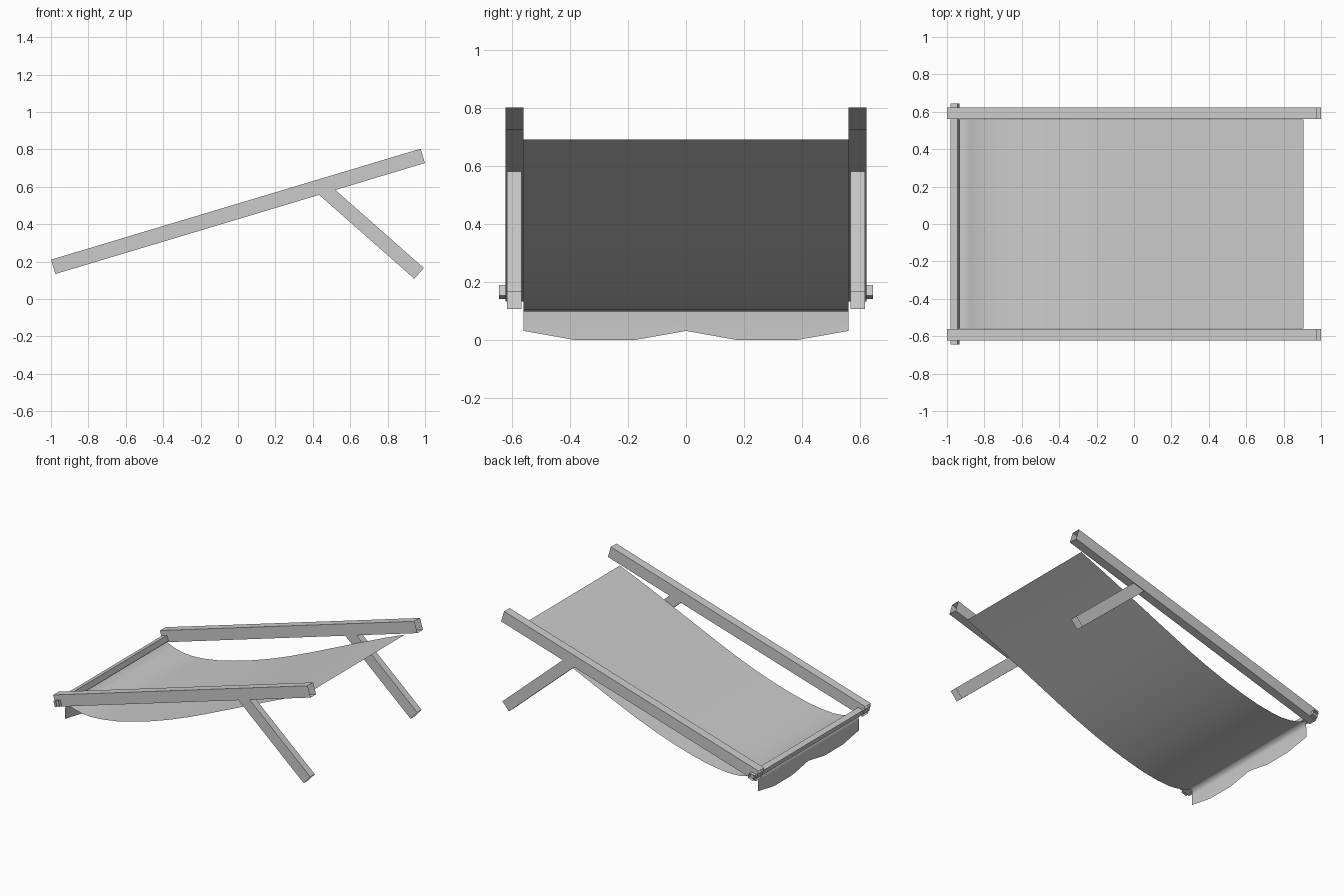
import bpy
import bmesh
from mathutils import Vector

default = bpy.data.objects.get("Cube")
if default:
    bpy.data.objects.remove(default, do_unlink=True)

grey = bpy.data.materials.new("plain_grey")
grey.use_nodes = True
grey.diffuse_color = (0.6, 0.6, 0.6, 1)
grey.node_tree.nodes["Principled BSDF"].inputs["Base Color"].default_value = (0.6, 0.6, 0.6, 1)


def finish(name, bm):
    mesh = bpy.data.meshes.new(name)
    bm.to_mesh(mesh)
    bm.free()
    mesh.materials.append(grey)
    obj = bpy.data.objects.new(name, mesh)
    bpy.context.collection.objects.link(obj)
    return obj


def tube(name, start, end, across, width, depth):
    """Open-ended rectangular tube from start to end."""
    start, end, across = Vector(start), Vector(end), Vector(across)
    other = (end - start).normalized().cross(across)
    bm = bmesh.new()
    rings = []
    for p in (start, end):
        rings.append([bm.verts.new(p + across * a * width / 2 + other * b * depth / 2)
                      for a, b in ((-1, -1), (1, -1), (1, 1), (-1, 1))])
    for i in range(4):
        j = (i + 1) % 4
        bm.faces.new((rings[0][i], rings[0][j], rings[1][j], rings[1][i]))
    bmesh.ops.recalc_face_normals(bm, faces=bm.faces)
    return finish(name, bm)


# Sloping side rails and their props
low, high = Vector((-0.988, 0, 0.172)), Vector((0.988, 0, 0.765))
for side, sign in (("left", 1), ("right", -1)):
    shift = Vector((0, sign * 0.592, 0))
    tube(side + "_rail", low + shift, high + shift, (0, 1, 0), 0.061, 0.08)
    tube(side + "_prop", (0.45, shift.y, 0.594), (0.968, shift.y, 0.137), (0, 1, 0), 0.05, 0.077)

# Crossbar through the low ends of the rails, tilted with them
slope = (high - low).normalized()
tube("crossbar", (-0.957, -0.645, 0.167), (-0.957, 0.645, 0.167), slope, 0.039, 0.039)

# Sagging canopy with a scalloped hanging valance
sag = [(0.905, 0.692), (0.75, 0.628), (0.6, 0.562), (0.45, 0.495), (0.3, 0.428), (0.15, 0.361),
       (0, 0.297), (-0.15, 0.239), (-0.3, 0.188), (-0.43, 0.151), (-0.55, 0.122), (-0.66, 0.105),
       (-0.75, 0.099), (-0.82, 0.105), (-0.88, 0.119), (-0.945, 0.145), (-0.95, 0.1)]
scallop = [(0, 0.035), (0.18, 0.003), (0.38, 0.003), (0.56, 0.035)]
hem = [(-y, z) for y, z in scallop[:0:-1]] + scallop
bm = bmesh.new()
grid = [[bm.verts.new((x, y, z)) for y, _ in hem] for x, z in sag]
grid.append([bm.verts.new((-0.95, y, z - 0.003)) for y, z in hem])
for r0, r1 in zip(grid, grid[1:]):
    for i in range(len(hem) - 1):
        bm.faces.new((r0[i], r0[i + 1], r1[i + 1], r1[i]))
for face in bm.faces:
    face.smooth = True
finish("canopy", bm)
